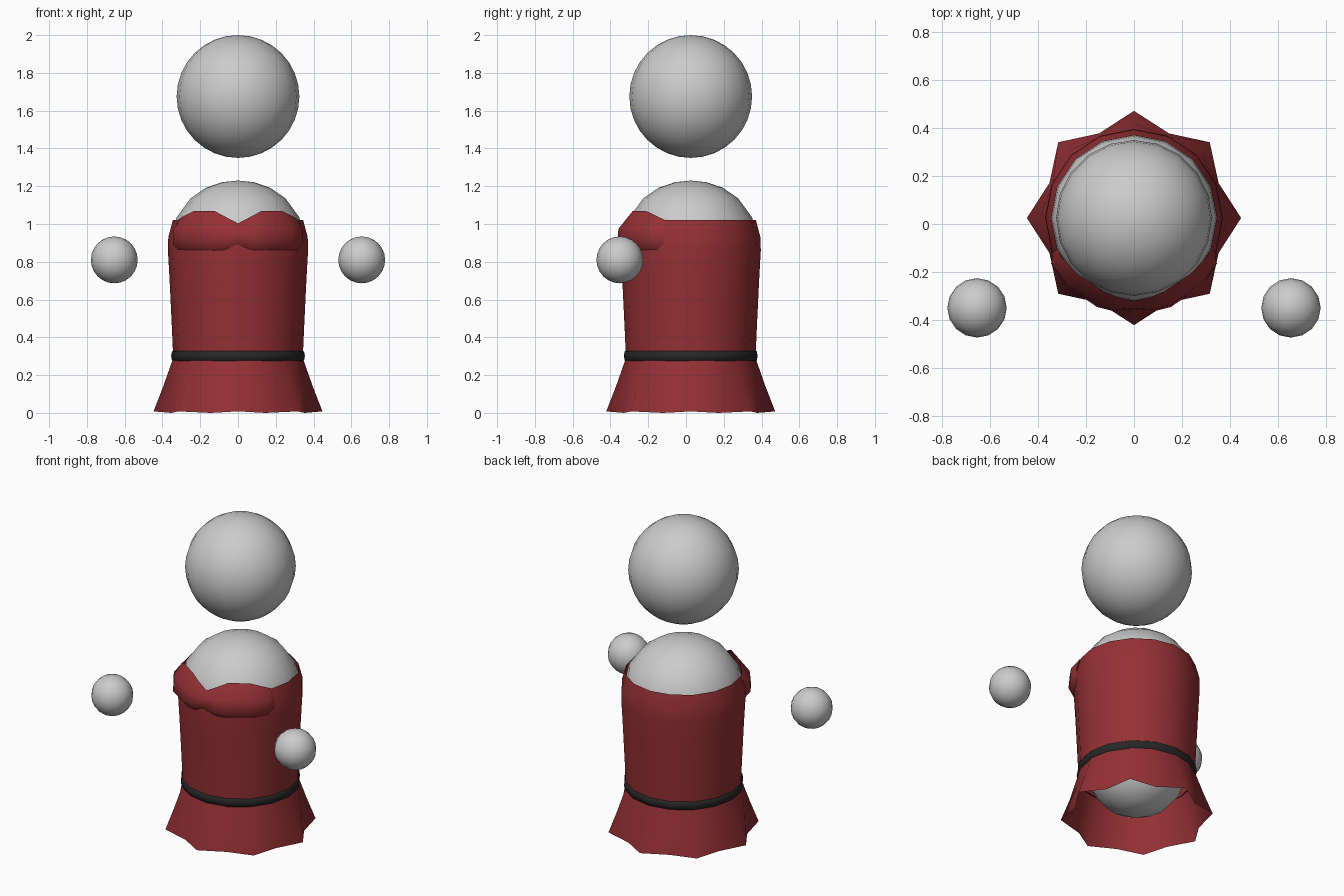
import bpy
import math

if "Cube" in bpy.data.objects:
    bpy.data.objects.remove(bpy.data.objects["Cube"])

CY = 0.025          # the figure's axis sits slightly behind the origin
SIDES = 16


def material(name, rgb):
    m = bpy.data.materials.new(name)
    m.diffuse_color = (*rgb, 1)
    m.use_nodes = True
    m.node_tree.nodes["Principled BSDF"].inputs["Base Color"].default_value = m.diffuse_color
    return m


RED = material("red_cloth", (0.3, 0.03, 0.035))
BLACK = material("black_leather", (0.02, 0.02, 0.02))


def make(name, verts, faces, mat=None, angle=60):
    me = bpy.data.meshes.new(name)
    me.from_pydata(verts, [], faces)
    ob = bpy.data.objects.new(name, me)
    bpy.context.collection.objects.link(ob)
    if mat:
        me.materials.append(mat)
    bpy.ops.object.select_all(action='DESELECT')
    bpy.context.view_layer.objects.active = ob
    ob.select_set(True)
    bpy.ops.object.shade_smooth_by_angle(angle=math.radians(angle))
    return ob


def polar(r, deg, z):
    """Point at an angle measured from the front (-y) around the axis."""
    a = math.radians(deg)
    return (r * math.sin(a), CY - r * math.cos(a), z)


def sheet(name, columns, closed, mat=None, angle=60):
    """Skin neighbouring columns of points, listed bottom to top."""
    n, k = len(columns), len(columns[0])
    verts = [p for col in columns for p in col]
    faces = []
    for i in range(n if closed else n - 1):
        j = (i + 1) % n
        for r in range(k - 1):
            faces.append((i * k + r, j * k + r, j * k + r + 1, i * k + r + 1))
    return make(name, verts, faces, mat, angle)


def lathe(name, profile, mat=None, angle=60, caps=False):
    step = 360 / SIDES
    cols = [[polar(r, i * step, z) for r, z in profile] for i in range(SIDES)]
    if not caps:
        return sheet(name, cols, True, mat, angle)
    k = len(profile)
    verts = [p for c in cols for p in c]
    verts += [(0, CY, BODY_BOTTOM), (0, CY, BODY_TOP)]
    faces = []
    for i in range(SIDES):
        j = (i + 1) % SIDES
        faces += [(i * k + r, j * k + r, j * k + r + 1, i * k + r + 1) for r in range(k - 1)]
        faces += [(len(verts) - 2, j * k, i * k),
                  (len(verts) - 1, i * k + k - 1, j * k + k - 1)]
    return make(name, verts, faces, mat, angle)


def ball(name, loc, radius, segs, rings):
    bpy.ops.mesh.primitive_uv_sphere_add(segments=segs, ring_count=rings, radius=radius, location=loc)
    ob = bpy.context.object
    ob.name = name
    bpy.ops.object.shade_smooth()
    return ob


# Head and floating hands
ball("head", (0, CY, 1.675), 0.325, 20, 16)
for side, label in ((-1, "left"), (1, "right")):
    ball(label + "_hand", (side * 0.655, -0.35, 0.81), 0.124, 16, 12)

# Tapered capsule body
BODY_BOTTOM, BODY_TOP = 0.045, 1.23
lathe("body", [(0.10, 0.06), (0.19, 0.11), (0.26, 0.195), (0.30, 0.31), (0.325, 0.6),
               (0.348, 0.9), (0.342, 0.97), (0.325, 1.035), (0.25, 1.137),
               (0.17, 1.192), (0.085, 1.221)], caps=True)

# Bodice of the dress, dipping a little at the front neckline
cols = []
for i in range(SIDES):
    top = 1.0 if i == 0 else 1.02
    cols.append([polar(r, i * 360 / SIDES, z) for r, z in
                 [(0.343, 0.29), (0.35, 0.45), (0.362, 0.7), (0.371, 0.86),
                  (0.369, 0.93), (0.345, top)]])
sheet("bodice", cols, True, RED)

# Sweetheart front: two padded lobes, mirrored about the centre
half = [
    (0, [(0.366, 0.885), (0.380, 0.915), (0.376, 0.96), (0.347, 1.003)]),
    (12, [(0.364, 0.862), (0.398, 0.90), (0.391, 0.975), (0.337, 1.04)]),
    (22.5, [(0.366, 0.855), (0.402, 0.90), (0.394, 0.985), (0.331, 1.07)]),
    (45, [(0.366, 0.857), (0.402, 0.90), (0.394, 0.985), (0.331, 1.068)]),
    (61, [(0.365, 0.865), (0.395, 0.90), (0.393, 0.97), (0.343, 1.035)]),
    (67.5, [(0.367, 0.88), (0.372, 0.91), (0.368, 0.96), (0.345, 1.02)]),
]
both = [(-a, c) for a, c in reversed(half[1:])] + half
sheet("neckline_lobes", [[polar(r, a, z) for r, z in c] for a, c in both], False, RED)

# Flared skirt with an eight-point pleated hem
cols = []
for i in range(SIDES):
    point = i % 2 == 0
    hem = (0.447, 0.008) if point else (0.382, 0.0)
    mid = (0.394, 0.145) if point else (0.368, 0.14)
    cols.append([polar(r, i * 360 / SIDES, z) for r, z in [hem, mid, (0.343, 0.29)]])
sheet("skirt", cols, True, RED)

# Belt
lathe("belt", [(0.335, 0.27), (0.350, 0.278), (0.354, 0.302), (0.350, 0.325), (0.335, 0.333)], BLACK)
